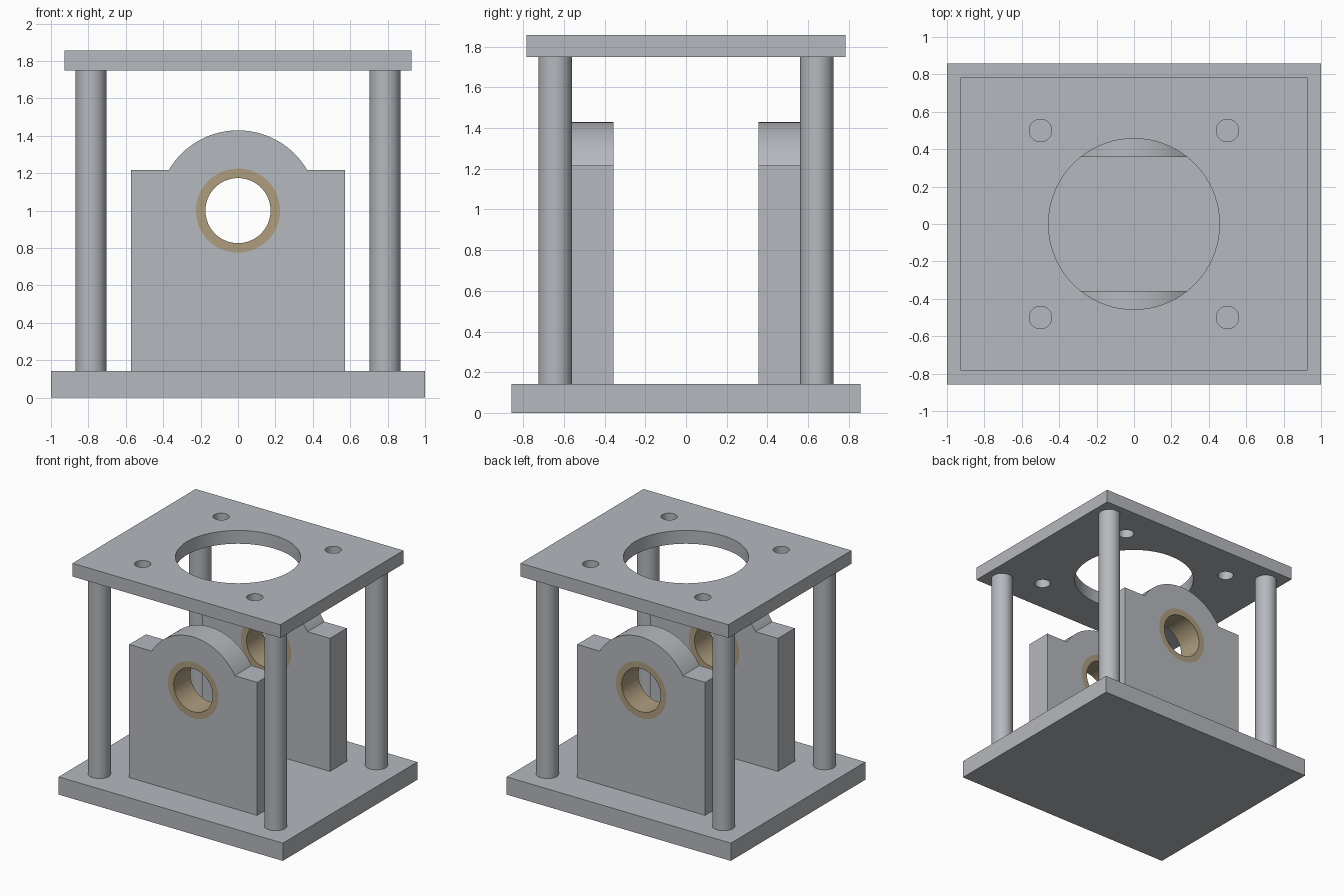
import bpy, bmesh, math
from mathutils import Matrix, Vector

cube = bpy.data.objects.get("Cube")
if cube:
    bpy.data.objects.remove(cube, do_unlink=True)


def material(name, rgb):
    m = bpy.data.materials.new(name)
    m.use_nodes = True
    m.diffuse_color = (*rgb, 1)
    bsdf = next(n for n in m.node_tree.nodes if n.type == 'BSDF_PRINCIPLED')
    bsdf.inputs["Base Color"].default_value = (*rgb, 1)
    return m


STEEL = material("steel_grey", (0.46, 0.48, 0.51))
BRONZE = material("bronze_tan", (0.42, 0.34, 0.21))
UPRIGHT = Matrix.Rotation(math.pi / 2, 4, 'X')


def arc(radius, cx=0, cy=0, start=0, end=math.tau, steps=72):
    return [(cx + radius * math.cos(start + (end - start) * i / steps),
             cy + radius * math.sin(start + (end - start) * i / steps))
            for i in range(steps + (end - start < math.tau))]


def rectangle(hx, hy):
    return [(-hx, -hy), (hx, -hy), (hx, hy), (-hx, hy)]


def extrude(name, loops, low, high, mat, matrix=Matrix()):
    """Fill an outline with holes and extrude it along its normal."""
    bm = bmesh.new()
    edges = []
    for loop in loops:
        verts = [bm.verts.new((x, y, low)) for x, y in loop]
        edges += [bm.edges.new((v, verts[i - 1])) for i, v in enumerate(verts)]
    bmesh.ops.triangle_fill(bm, edges=edges, use_beauty=True, normal=(0, 0, 1))
    top = bmesh.ops.extrude_face_region(bm, geom=bm.faces[:], use_keep_orig=True)
    bmesh.ops.translate(bm, vec=Vector((0, 0, high - low)),
                        verts=[v for v in top["geom"] if isinstance(v, bmesh.types.BMVert)])
    bmesh.ops.recalc_face_normals(bm, faces=bm.faces[:])
    bm.transform(matrix)
    mesh = bpy.data.meshes.new(name)
    bm.to_mesh(mesh)
    bm.free()
    mesh.materials.append(mat)
    obj = bpy.data.objects.new(name, mesh)
    bpy.context.collection.objects.link(obj)
    bpy.ops.object.select_all(action='DESELECT')
    obj.select_set(True)
    bpy.context.view_layer.objects.active = obj
    bpy.ops.object.shade_smooth_by_angle(angle=math.radians(30))
    return obj


BASE_TOP, PLATE_BOTTOM, PLATE_TOP = 0.143, 1.75, 1.857

# Base and drilled top plate
extrude("base_plate", [rectangle(1, 0.857)], 0, BASE_TOP, STEEL)
holes = [arc(0.06, x, y, steps=40) for x in (-0.5, 0.5) for y in (-0.5, 0.5)]
extrude("top_plate", [rectangle(0.927, 0.784), arc(0.457), *holes],
        PLATE_BOTTOM, PLATE_TOP, STEEL)

# Four corner columns
for x, side in ((-0.786, "right"), (0.786, "left")):
    for y, end in ((-0.643, "front"), (0.643, "back")):
        extrude(f"{end}_{side}_column", [arc(0.083, x, y, steps=48)],
                BASE_TOP, PLATE_BOTTOM, STEEL)

# Bearing blocks with a rounded crown, each holding a flush bushing
AXIS, SHOULDER, CROWN, HALF = 1.0, 1.216, 0.429, 0.571
a = math.asin((SHOULDER - AXIS) / CROWN)
outline = [(-HALF, BASE_TOP), (HALF, BASE_TOP), (HALF, SHOULDER),
           *arc(CROWN, 0, AXIS, a, math.pi - a), (-HALF, SHOULDER)]
seat = arc(0.225, 0, AXIS)
bore = arc(0.174, 0, AXIS)
for end, low, high in (("front", 0.357, 0.571), ("back", -0.571, -0.357)):
    extrude(f"{end}_bearing_block", [outline, seat], low, high, STEEL, UPRIGHT)
    extrude(f"{end}_bushing", [seat, bore], low, high, BRONZE, UPRIGHT)
